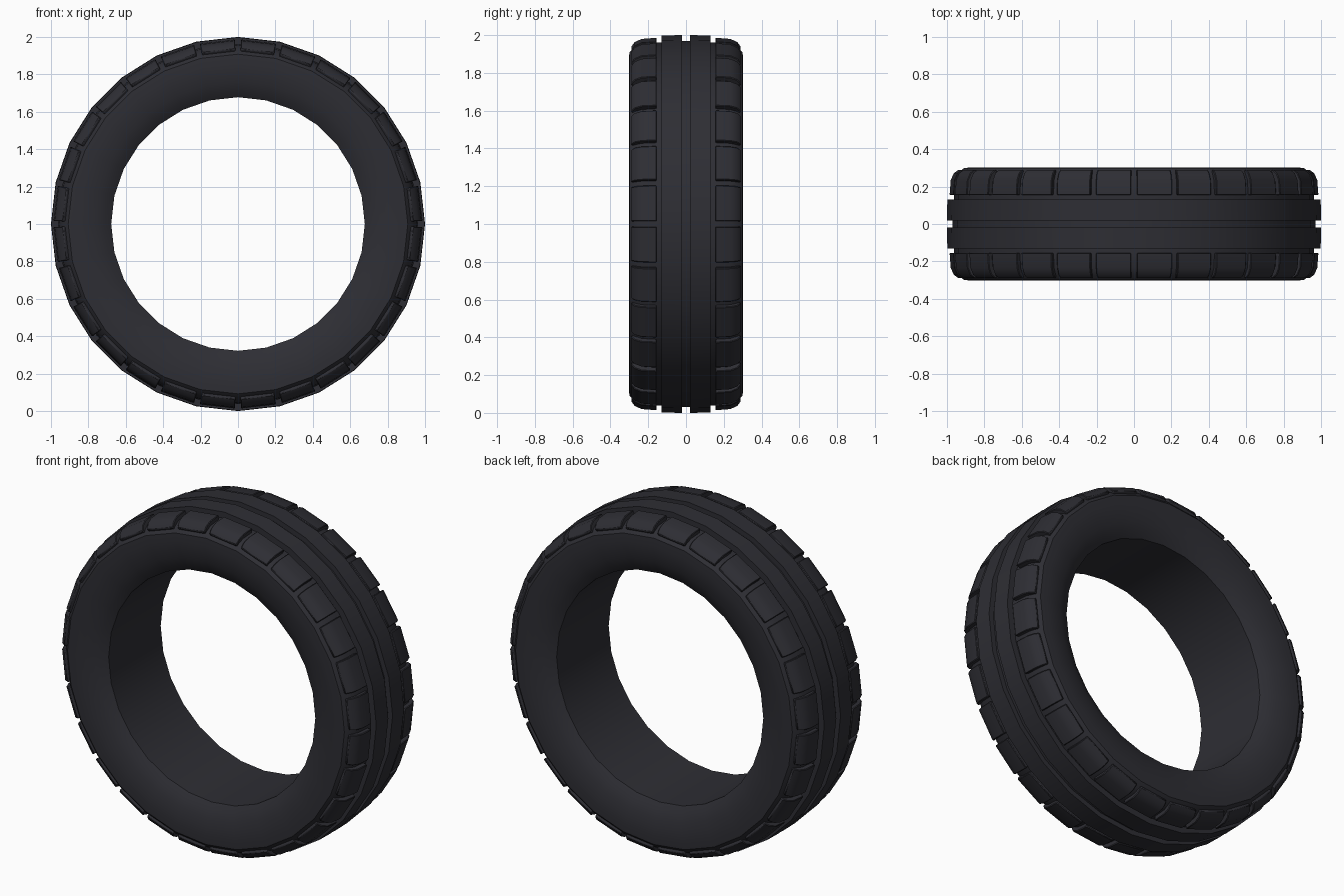
import bpy
import bmesh
from math import sin, cos, pi, radians
from mathutils import Vector

SEGMENTS = 28          # facets around the tyre, one shoulder block each
STEP = 2 * pi / SEGMENTS
CENTRE_Z = 1.0

default = bpy.data.objects.get("Cube")
if default:
    bpy.data.objects.remove(default, do_unlink=True)

rubber = bpy.data.materials.new("black_rubber")
rubber.use_nodes = True
colour = (0.027, 0.027, 0.034, 1)
rubber.diffuse_color = colour
bsdf = rubber.node_tree.nodes["Principled BSDF"]
bsdf.inputs["Base Color"].default_value = colour
bsdf.inputs["Roughness"].default_value = 0.8


def polar(y, r, angle):
    """Point at width y and radius r around the axle."""
    return Vector((r * sin(angle), y, CENTRE_Z + r * cos(angle)))


def finish(bm, name, smooth_angle):
    bmesh.ops.recalc_face_normals(bm, faces=bm.faces)
    mesh = bpy.data.meshes.new(name)
    bm.to_mesh(mesh)
    bm.free()
    mesh.materials.append(rubber)
    obj = bpy.data.objects.new(name, mesh)
    bpy.context.collection.objects.link(obj)
    bpy.ops.object.select_all(action="DESELECT")
    obj.select_set(True)
    bpy.context.view_layer.objects.active = obj
    bpy.ops.object.shade_smooth_by_angle(angle=radians(smooth_angle))
    return obj


# Carcass: half cross-section (width, radius) from centre groove to inner bore
half = [
    (0.02, 0.97), (0.02, 1.0), (0.13, 0.998), (0.13, 0.962),   # groove and rib
    (0.16, 0.962), (0.235, 0.955), (0.275, 0.935), (0.3, 0.908),  # shoulder
    (0.302, 0.86), (0.297, 0.81), (0.286, 0.76),               # sidewall
    (0.269, 0.715), (0.244, 0.678),                            # bead
]
section = half + [(-y, r) for y, r in reversed(half)]

bm = bmesh.new()
rings = [[bm.verts.new(polar(y, r, i * STEP)) for y, r in section]
         for i in range(SEGMENTS)]
count = len(section)
for i in range(SEGMENTS):
    a, b = rings[i], rings[(i + 1) % SEGMENTS]
    for j in range(count):
        k = (j + 1) % count
        bm.faces.new((a[j], a[k], b[k], b[j]))
finish(bm, "tyre_carcass", 32)

# Shoulder blocks: one chamfered lug per facet, on both sides
lug = [(0.155, 0.95), (0.155, 0.988), (0.235, 0.982),
       (0.272, 0.965), (0.292, 0.937), (0.28, 0.92)]
gap = 0.07


def shoulder_blocks(name, side):
    bm = bmesh.new()
    for i in range(SEGMENTS):
        ends = []
        for t in (gap, 1 - gap):
            ends.append([bm.verts.new(polar(side * y, r, i * STEP).lerp(
                polar(side * y, r, (i + 1) * STEP), t)) for y, r in lug])
        a, b = ends
        bm.faces.new(a)
        bm.faces.new(b)
        for j in range(len(lug)):
            k = (j + 1) % len(lug)
            bm.faces.new((a[j], a[k], b[k], b[j]))
    obj = finish(bm, name, 30)
    bevel = obj.modifiers.new("soft_edges", "BEVEL")
    bevel.width = 0.004
    bevel.segments = 1
    bevel.limit_method = "ANGLE"
    bevel.angle_limit = radians(50)


shoulder_blocks("front_shoulder_blocks", -1)
shoulder_blocks("back_shoulder_blocks", 1)
